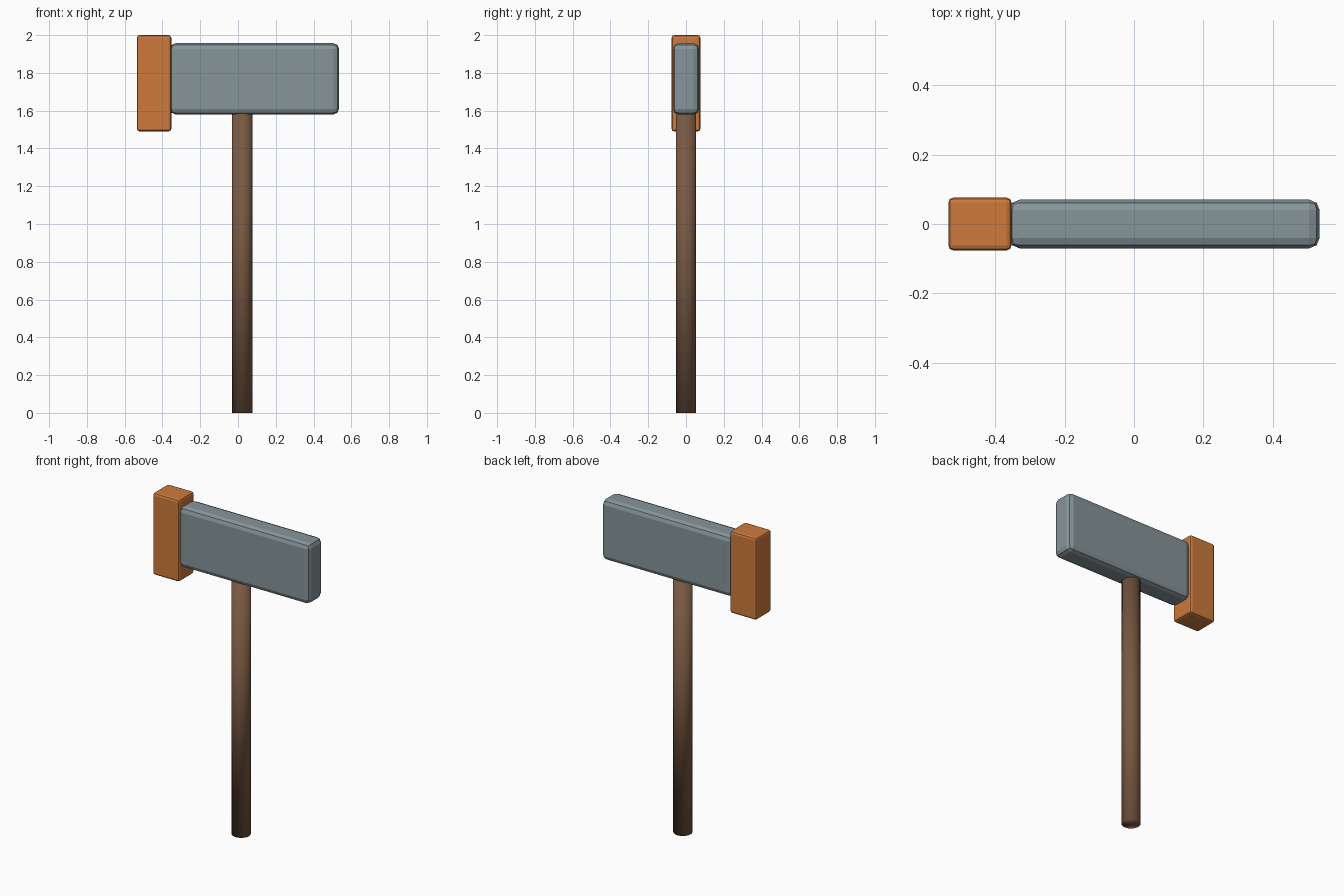
import bpy

if "Cube" in bpy.data.objects:
    bpy.data.objects.remove(bpy.data.objects["Cube"])


def paint(obj, name, rgb):
    mat = bpy.data.materials.new(name)
    mat.diffuse_color = (*rgb, 1)
    mat.use_nodes = True
    mat.node_tree.nodes["Principled BSDF"].inputs["Base Color"].default_value = mat.diffuse_color
    obj.data.materials.append(mat)


def rounded_box(name, lo, hi, bevel, rgb):
    center = [(a + b) / 2 for a, b in zip(lo, hi)]
    bpy.ops.mesh.primitive_cube_add(size=1, location=center)
    obj = bpy.context.object
    obj.name = name
    obj.scale = [b - a for a, b in zip(lo, hi)]
    bpy.ops.object.transform_apply(location=False, rotation=False, scale=True)
    mod = obj.modifiers.new("rounded_edges", 'BEVEL')
    mod.width = bevel
    mod.segments = 2
    paint(obj, name + "_colour", rgb)
    return obj


# Long flat hammer head
rounded_box("head", (-0.36, -0.07, 1.58), (0.535, 0.07, 1.957), 0.03,
            (0.24, 0.30, 0.32))

# Striking block capping the left end
rounded_box("striking_block", (-0.535, -0.076, 1.49), (-0.353, 0.076, 2.0), 0.014,
            (0.61, 0.195, 0.045))

# Round handle, slightly off centre, its top set into the head
bpy.ops.mesh.primitive_cylinder_add(vertices=32, radius=0.054, depth=1.62,
                                    location=(0.022, 0, 0.81))
handle = bpy.context.object
handle.name = "handle"
bpy.ops.object.shade_smooth()
paint(handle, "handle_colour", (0.19, 0.10, 0.055))
